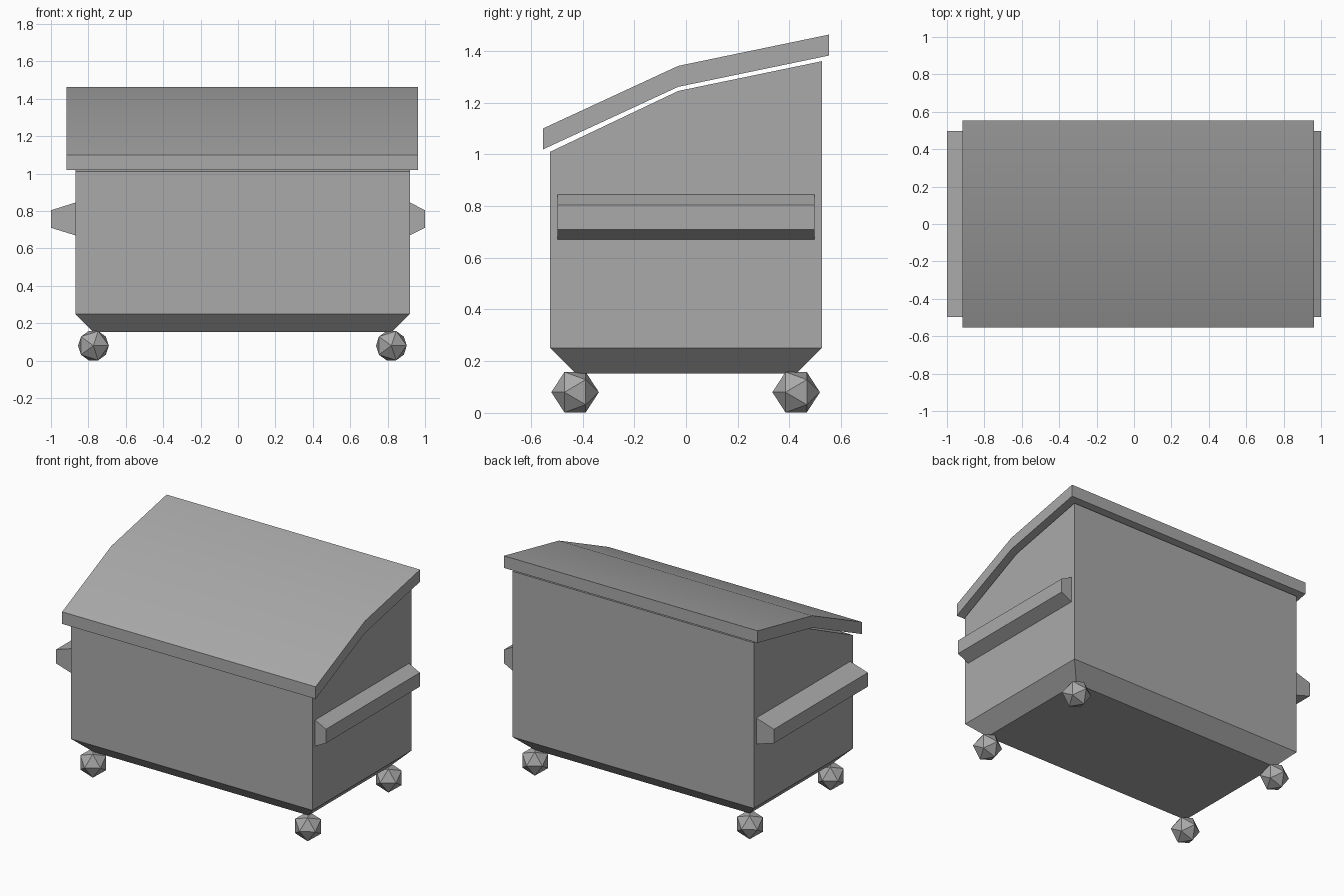
import bpy
import bmesh
from math import radians
from mathutils import Matrix

cube = bpy.data.objects.get("Cube")
if cube:
    bpy.data.objects.remove(cube, do_unlink=True)

# Single painted-metal colour
GREY = (0.4, 0.4, 0.4, 1.0)
metal = bpy.data.materials.new("plain_grey")
metal.use_nodes = True
metal.diffuse_color = GREY
metal.node_tree.nodes["Principled BSDF"].inputs["Base Color"].default_value = GREY


def finish(name, bm, smooth=False):
    bmesh.ops.recalc_face_normals(bm, faces=bm.faces)
    mesh = bpy.data.meshes.new(name)
    bm.to_mesh(mesh)
    bm.free()
    mesh.materials.append(metal)
    obj = bpy.data.objects.new(name, mesh)
    bpy.context.collection.objects.link(obj)
    if smooth:
        bpy.ops.object.select_all(action="DESELECT")
        obj.select_set(True)
        bpy.context.view_layer.objects.active = obj
        bpy.ops.object.shade_smooth_by_angle(angle=radians(30))
    return obj


def prism(profile, axis, start, end):
    """Extrude a closed (horizontal, z) profile along the x or y axis."""
    bm = bmesh.new()
    if axis == "x":
        verts = [bm.verts.new((start, h, z)) for h, z in profile]
        step = (end - start, 0, 0)
    else:
        verts = [bm.verts.new((h, start, z)) for h, z in profile]
        step = (0, end - start, 0)
    face = bm.faces.new(verts)
    moved = bmesh.ops.extrude_face_region(bm, geom=[face], use_keep_orig=True)["geom"]
    bmesh.ops.translate(bm, vec=step, verts=[v for v in moved if isinstance(v, bmesh.types.BMVert)])
    bmesh.ops.recalc_face_normals(bm, faces=bm.faces)
    return bm


# Bin body with a sloping top and a chamfered underside
body = prism([(-0.525, 0.25), (0.525, 0.25), (0.525, 1.36), (-0.03, 1.245), (-0.525, 1.01)],
             "x", -0.87, 0.92)
base = min(body.faces, key=lambda f: f.calc_center_median().z)
bmesh.ops.inset_individual(body, faces=[base], thickness=0.097, depth=0.097, use_even_offset=True)
finish("bin_body", body, smooth=True)

# Bent lid floating just above the body
top = [(-0.553, 1.10), (-0.03, 1.342), (0.553, 1.463)]
lid = prism(top + [(y, z - 0.081) for y, z in reversed(top)], "x", -0.917, 0.963)
finish("lid", lid, smooth=True)

# Tapered lifting rails on both ends
for name, wall, tip in (("left_rail", 0.92, 1.0), ("right_rail", -0.87, -1.0)):
    rail = prism([(wall, 0.67), (tip, 0.71), (tip, 0.804), (wall, 0.845)], "y", -0.497, 0.497)
    finish(name, rail)

# Faceted caster wheels under the corners
for side, x in (("left", 0.82), ("right", -0.773)):
    for end, y in (("front", -0.429), ("back", 0.426)):
        wheel = bmesh.new()
        bmesh.ops.create_icosphere(wheel, subdivisions=1, radius=0.092)
        bmesh.ops.transform(wheel, verts=wheel.verts,
                            matrix=Matrix.Translation((x, y, 0.08)) @ Matrix.Rotation(radians(90), 4, "X"))
        finish(f"{end}_{side}_wheel", wheel)
